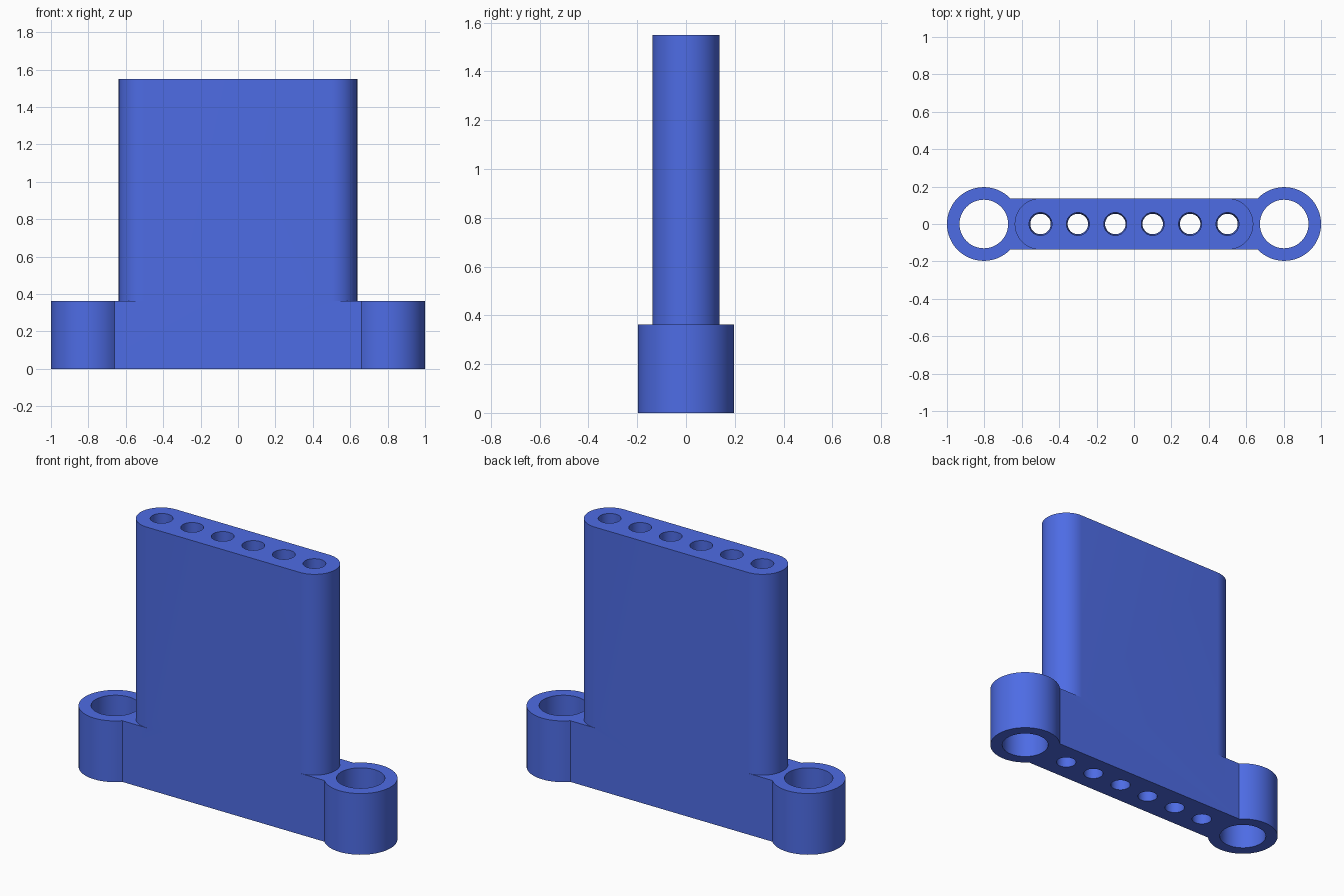
import bpy, bmesh, math

if "Cube" in bpy.data.objects:
    bpy.data.objects.remove(bpy.data.objects["Cube"])

RING_X, RING_R, BORE_R = 0.803, 0.197, 0.13
HALF_W, BASE_H, TOP_H = 0.137, 0.362, 1.55
TOWER_X = 0.638

blue = bpy.data.materials.new("blue plastic")
blue.diffuse_color = (0.076, 0.15, 0.78, 1)
blue.use_nodes = True
blue.node_tree.nodes["Principled BSDF"].inputs["Base Color"].default_value = blue.diffuse_color


def arc(cx, r, a0, a1, n):
    return [(cx + r * math.cos(a0 + (a1 - a0) * i / n),
             r * math.sin(a0 + (a1 - a0) * i / n)) for i in range(n + 1)]


def prism(name, pts, z0, z1):
    bm = bmesh.new()
    lo = [bm.verts.new((x, y, z0)) for x, y in pts]
    hi = [bm.verts.new((x, y, z1)) for x, y in pts]
    bm.faces.new(lo[::-1])
    bm.faces.new(hi)
    n = len(pts)
    for i in range(n):
        j = (i + 1) % n
        bm.faces.new((lo[i], lo[j], hi[j], hi[i]))
    me = bpy.data.meshes.new(name)
    bm.to_mesh(me)
    bm.free()
    me.materials.append(blue)
    ob = bpy.data.objects.new(name, me)
    bpy.context.collection.objects.link(ob)
    return ob


def cone_cutter(x, r_bottom, r_top, z0, z1):
    bpy.ops.mesh.primitive_cone_add(vertices=48, radius1=r_bottom, radius2=r_top,
                                    depth=z1 - z0, location=(x, 0, (z0 + z1) / 2))
    ob = bpy.context.object
    ob.data.materials.append(blue)
    return ob


def boolean(target, other, op):
    mod = target.modifiers.new("cut", 'BOOLEAN')
    mod.operation, mod.solver, mod.object = op, 'EXACT', other
    bpy.context.view_layer.objects.active = target
    bpy.ops.object.modifier_apply(modifier=mod.name)
    bpy.data.objects.remove(other)


# base bar with a round eye at each end
a = math.pi - math.asin(HALF_W / RING_R)
outline = arc(RING_X, RING_R, -a, a, 48)
outline += [(-x, -y) for x, y in outline]
block = prism("drilled_block", outline, 0, BASE_H)

# tall round-ended slab
end = arc(TOWER_X - HALF_W, HALF_W, -math.pi / 2, math.pi / 2, 32)
slab = prism("slab", end + [(-x, -y) for x, y in end], BASE_H, TOP_H)
boolean(block, slab, 'UNION')

# large bores in the eyes
for s in (-1, 1):
    boolean(block, cone_cutter(s * RING_X, BORE_R, BORE_R, -0.1, BASE_H + 0.1), 'DIFFERENCE')

# row of slightly tapered holes through the full height
for i in range(6):
    boolean(block, cone_cutter(-0.5 + 0.2 * i, 0.0545, 0.0615, -0.05, TOP_H + 0.05), 'DIFFERENCE')

# smooth round walls, crisp edges
bpy.ops.object.select_all(action='DESELECT')
block.select_set(True)
bpy.context.view_layer.objects.active = block
bpy.ops.object.shade_smooth_by_angle(angle=math.radians(30))
